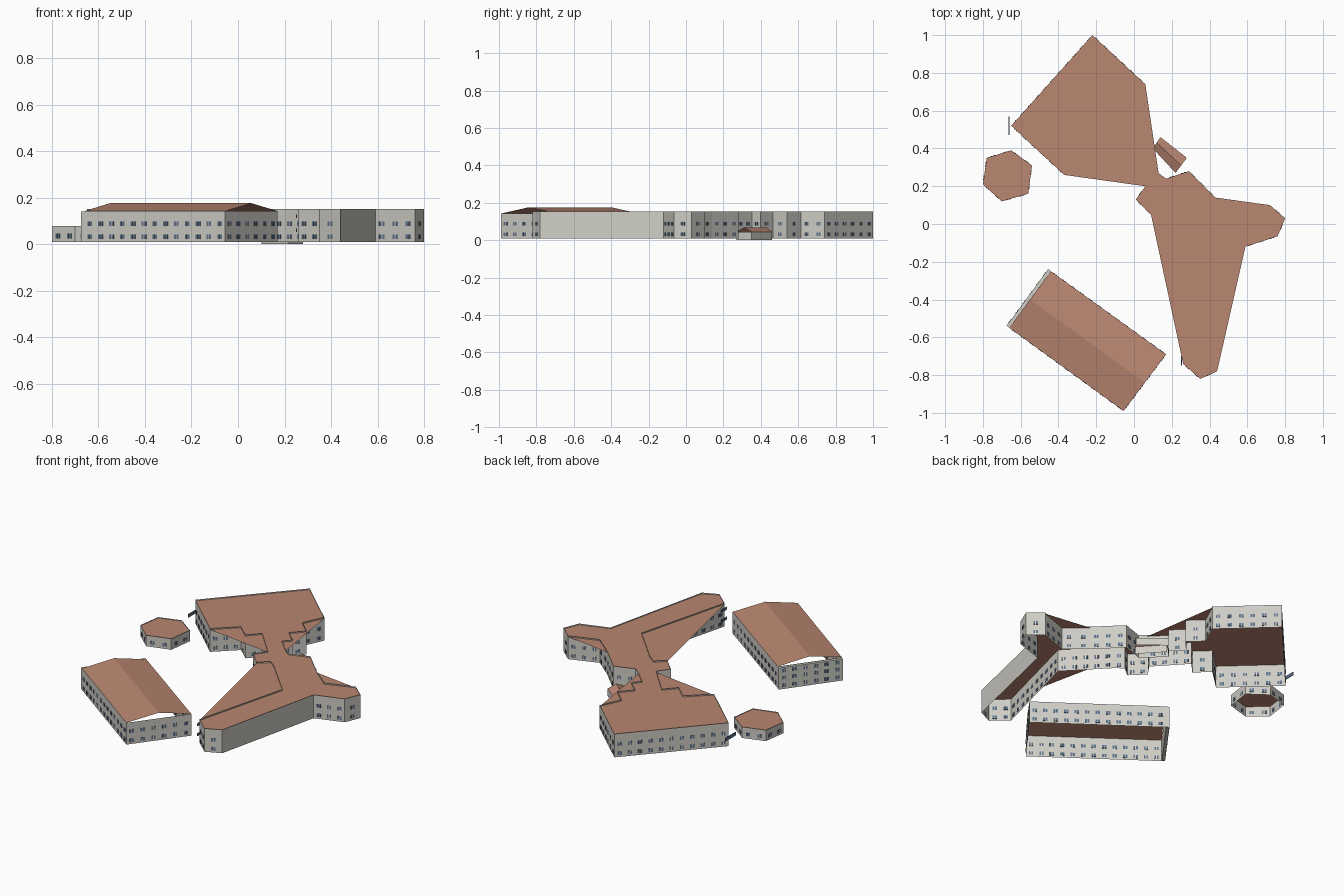
import bpy, bmesh, math
from mathutils import Vector

if "Cube" in bpy.data.objects:
    bpy.data.objects.remove(bpy.data.objects["Cube"])


def mat(name, col):
    m = bpy.data.materials.new(name)
    m.diffuse_color = (*col, 1)
    m.use_nodes = True
    m.node_tree.nodes["Principled BSDF"].inputs["Base Color"].default_value = m.diffuse_color
    return m


WALL = mat("pale_grey_wall", (0.62, 0.61, 0.56))
ROOF = mat("brick_roof", (0.49, 0.24, 0.165))
GLASS = mat("blue_grey_glass", (0.11, 0.17, 0.25))


def finish(name, bm, material):
    me = bpy.data.meshes.new(name)
    bm.to_mesh(me)
    bm.free()
    me.materials.append(material)
    ob = bpy.data.objects.new(name, me)
    bpy.context.collection.objects.link(ob)
    return ob


def walls(name, pts, z0, z1):
    """Open shell of upright walls around a counter-clockwise outline."""
    bm = bmesh.new()
    lo = [bm.verts.new((x, y, z0)) for x, y in pts]
    hi = [bm.verts.new((x, y, z1)) for x, y in pts]
    n = len(pts)
    for i in range(n):
        j = (i + 1) % n
        bm.faces.new((lo[i], lo[j], hi[j], hi[i]))
    finish(name, bm, WALL)


def flat_roof(name, pts, z):
    bm = bmesh.new()
    bm.faces.new([bm.verts.new((x, y, z)) for x, y in pts])
    bmesh.ops.triangulate(bm, faces=bm.faces[:])
    finish(name, bm, ROOF)


def box(bm, c, d, length, thick, height):
    """Box centred on c, its length along the flat direction d."""
    nrm = Vector((-d.y, d.x, 0))
    r = bmesh.ops.create_cube(bm, size=1)
    for v in r["verts"]:
        p = v.co.copy()
        v.co = c + d * (p.x * length) + nrm * (p.y * thick) + Vector((0, 0, p.z * height))


def windows(name, pts, levels, skip=(), step=0.055, h=0.02):
    """Rows of two-pane windows set through every wall of an outline."""
    bm = bmesh.new()
    n = len(pts)
    for i in range(n):
        if i in skip:
            continue
        p, q = Vector((*pts[i], 0)), Vector((*pts[(i + 1) % n], 0))
        span = (q - p).length
        count = int(span / step)
        d = (q - p).normalized()
        for k in range(count):
            c = p.lerp(q, (k + 0.5) / count)
            for z in levels:
                for s in (-0.007, 0.007):
                    box(bm, c + d * s + Vector((0, 0, z)), d, 0.010, 0.004, h)
    finish(name, bm, GLASS)


def gable_roof(name, pts, eave, ridge):
    """Two slopes over a four-corner plan; ridge joins midpoints of edges 0 and 2."""
    a, b, c, d = [Vector((*p, eave)) for p in pts]
    m, n = (a + b) / 2, (c + d) / 2
    m.z = n.z = ridge
    bm = bmesh.new()
    va, vb, vc, vd, vm, vn = [bm.verts.new(v) for v in (a, b, c, d, m, n)]
    bm.faces.new((vb, vc, vn, vm))
    bm.faces.new((vm, vn, vd, va))
    finish(name, bm, ROOF)


# Large joined building: stepped north wing, in its own slanted axes
def local(a, b):
    return (-0.435 + 0.733 * a + 0.68 * b, 0.76 - 0.68 * a + 0.733 * b)


west_steps = [local(*p) for p in ((0.40, -0.15), (0.51, -0.15), (0.51, -0.055))]
east_steps = [local(*p) for p in ((0.63, 0.03), (0.63, 0.09), (0.53, 0.09),
                                  (0.53, 0.19), (0.42, 0.19))]
north = [(-0.22, 1.0), (-0.65, 0.52), (-0.37, 0.26)]
link_west = [(0.06, 0.20), (0.01, 0.13), (0.09, 0.05), (0.15, 0.10)]
south_tip = [(0.26, -0.74), (0.35, -0.82), (0.44, -0.78)]
east_wing = [(0.59, -0.12), (0.76, -0.065), (0.80, 0.03), (0.72, 0.10)]
link_east = [(0.43, 0.14), (0.29, 0.28), (0.17, 0.24), (0.13, 0.27)]
court = [(0.20, 0.06), (0.41, -0.16)]

footprint = (north + west_steps + link_west + court + south_tip + east_wing
             + [(0.55, 0.04)] + link_east + east_steps + [(0.06, 0.74)])
outline = north + link_west + south_tip + east_wing + link_east + [(0.06, 0.74)]
walls("main_walls", footprint, 0.01, 0.152)
flat_roof("main_roof", outline, 0.145)
blank = footprint.index((0.44, -0.78))
windows("main_windows", footprint, (0.032, 0.088), skip=(blank,))

# Long hall with a gabled roof, open at both ends under the ridge
hall = [(-0.44, -0.25), (-0.66, -0.55), (-0.055, -0.99), (0.17, -0.69)]
walls("hall_walls", hall, 0.01, 0.142)
gable_roof("hall_roof", hall, 0.142, 0.176)
windows("hall_windows", hall, (0.032, 0.088), skip=(0,))

# Pale strip standing out from the west end of the hall, with bands of glass
bm = bmesh.new()
end_dir = (Vector((0.22, 0.30, 0))).normalized()
end_mid = Vector((-0.557, -0.394, 0))
box(bm, end_mid + Vector((0, 0, 0.075)), end_dir, 0.372, 0.018, 0.13)
finish("hall_end_strip", bm, WALL)
off = Vector((-end_dir.y, end_dir.x, 0)) * 0.009
p, q = [end_mid + off + end_dir * s for s in (-0.186, 0.186)]
windows("hall_end_windows", [(p.x, p.y), (q.x, q.y)], (0.032, 0.08, 0.122), skip=(1,))

# Six-sided pavilion
pavilion = [(-0.78, 0.35), (-0.80, 0.21), (-0.70, 0.12),
            (-0.56, 0.16), (-0.54, 0.31), (-0.65, 0.39)]
walls("pavilion_walls", pavilion, 0.01, 0.077)
flat_roof("pavilion_roof", pavilion, 0.072)
windows("pavilion_windows", pavilion, (0.035,))

# Small gabled annex beside the link
annex = [(0.14, 0.46), (0.10, 0.40), (0.22, 0.27), (0.28, 0.35)]
walls("annex_walls", annex, 0.0, 0.045)
gable_roof("annex_roof", annex, 0.045, 0.068)

# Dark plates standing clear of the north wing and the south tip
bm = bmesh.new()
along_y = Vector((0, 1, 0))
box(bm, Vector((-0.662, 0.52, 0.07)), along_y, 0.10, 0.004, 0.02)
for z in (0.06, 0.12):
    box(bm, Vector((0.252, -0.725, z)), along_y, 0.05, 0.004, 0.016)
finish("dark_plates", bm, GLASS)
